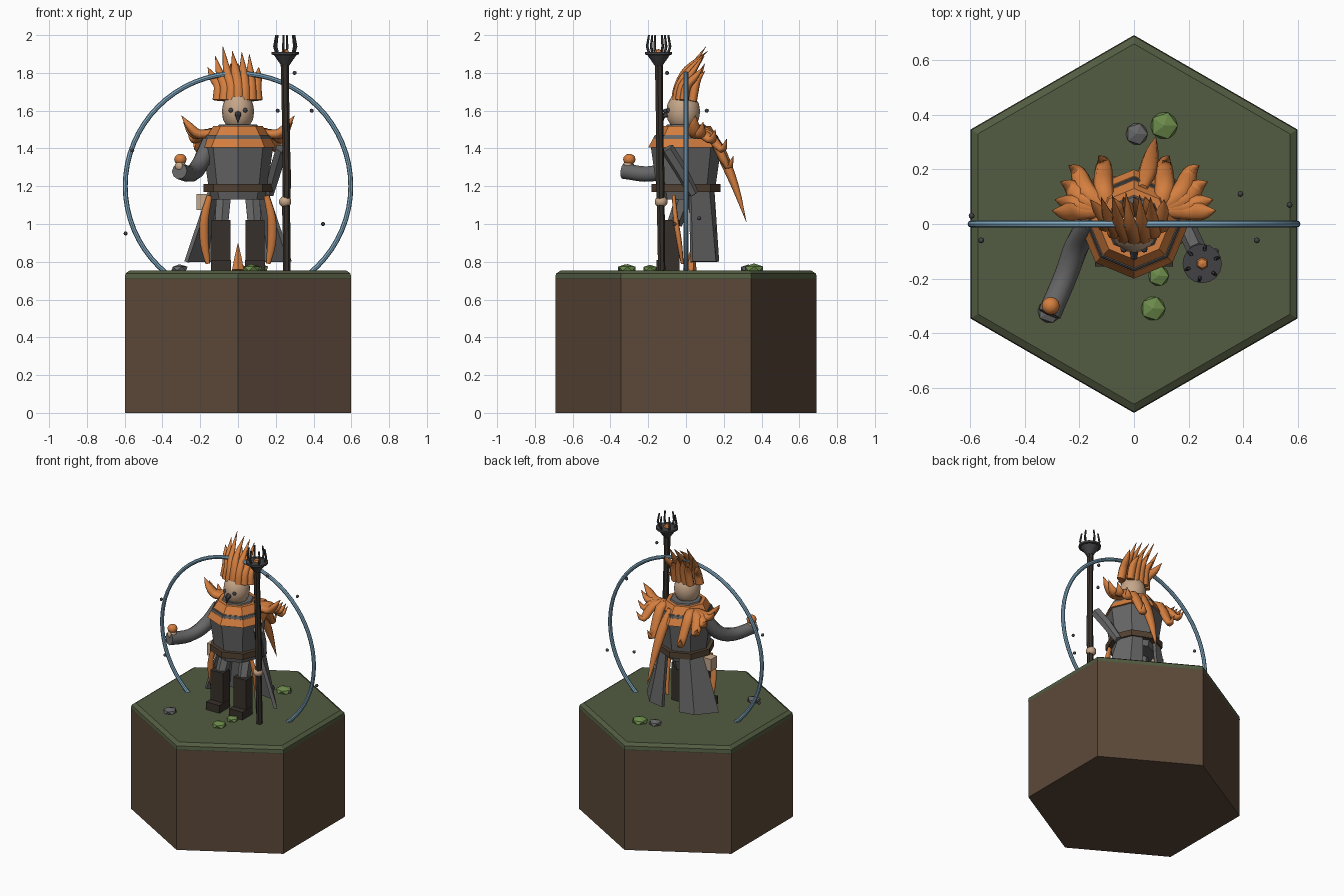
import bpy, bmesh, math, random
from mathutils import Vector

if "Cube" in bpy.data.objects:
    bpy.data.objects.remove(bpy.data.objects["Cube"])

random.seed(4)


def material(name, r, g, b):
    m = bpy.data.materials.new(name)
    m.diffuse_color = (r, g, b, 1)
    m.use_nodes = True
    m.node_tree.nodes["Principled BSDF"].inputs["Base Color"].default_value = m.diffuse_color
    return m


EARTH = material("earth", .107, .066, .041)
MOSS = material("moss", .085, .105, .053)
ORANGE = material("orange feather", .66, .21, .05)
GREY = material("grey cloth", .135, .135, .135)
BOOT = material("dark leather", .038, .030, .024)
BELT = material("brown leather", .085, .053, .032)
SKIN = material("pale skin", .56, .38, .25)
METAL = material("dark metal", .055, .055, .06)
BLUE = material("pale blue", .22, .40, .54)
LEAF = material("leaf green", .15, .26, .07)


def finish(bm, name, mat, smooth=False):
    bmesh.ops.recalc_face_normals(bm, faces=bm.faces)
    for f in bm.faces:
        f.smooth = smooth
    me = bpy.data.meshes.new(name)
    bm.to_mesh(me)
    bm.free()
    me.materials.append(mat)
    ob = bpy.data.objects.new(name, me)
    bpy.context.collection.objects.link(ob)
    return ob


def curve_points(pts, steps):
    """Catmull-Rom resampling of points and their radii (x, y, z, r)."""
    p = [Vector(q) for q in pts]
    p = [p[0] * 2 - p[1]] + p + [p[-1] * 2 - p[-2]]
    out = []
    for i in range(1, len(p) - 2):
        a, b, c, d = p[i - 1:i + 3]
        for k in range(steps):
            t = k / steps
            out.append((b * 2 + (c - a) * t + (a * 2 - b * 5 + c * 4 - d) * t * t
                        + (b * 3 - a - c * 3 + d) * t ** 3) / 2)
    return out + [p[-2]]


def tube(name, pts, mat, sides=8, steps=1, flat=1.0, ref=(0, 1, 0), smooth=False):
    """Loft of regular polygons along points (x, y, z, r); flat squashes across ref."""
    bm = bmesh.new()
    pts = curve_points(pts, steps)
    pos = [Vector(p[:3]) for p in pts]
    rings = []
    for i, p in enumerate(pts):
        t = (pos[min(i + 1, len(pos) - 1)] - pos[max(i - 1, 0)]).normalized()
        u = Vector(ref)
        u = (u - t * u.dot(t)).normalized()
        v = t.cross(u)
        r = max(p[3], .001)
        rings.append([bm.verts.new(pos[i] + u * r * flat * math.cos(a) + v * r * math.sin(a))
                      for a in (2 * math.pi * k / sides for k in range(sides))])
    for a, b in zip(rings, rings[1:]):
        for k in range(sides):
            n = (k + 1) % sides
            bm.faces.new((a[k], a[n], b[n], b[k]))
    bm.faces.new(rings[0])
    bm.faces.new(rings[-1])
    ob = finish(bm, name, mat, smooth)
    if smooth:
        for f in list(ob.data.polygons)[-2:]:
            f.use_smooth = False
    return ob


def stack(name, profile, mat, sides=8, x=0, y=0):
    return tube(name, [(x, y, z, r) for z, r in profile], mat, sides)


def ball(name, loc, size, mat, seg=16, smooth=True):
    bm = bmesh.new()
    bmesh.ops.create_uvsphere(bm, u_segments=seg, v_segments=max(seg // 2, 4), radius=1)
    for v in bm.verts:
        v.co = Vector(loc) + Vector(a * b for a, b in zip(v.co, size))
    return finish(bm, name, mat, smooth)


def box(name, lo, hi, mat):
    bm = bmesh.new()
    bmesh.ops.create_cube(bm, size=1)
    for v in bm.verts:
        v.co = Vector(lo[i] + (v.co[i] + .5) * (hi[i] - lo[i]) for i in range(3))
    return finish(bm, name, mat)


# Hexagonal plinth
stack("earth_block", [(0, .69), (.71, .69)], EARTH, 6)
stack("moss_top", [(.705, .688), (.715, .692), (.738, .688), (.755, .66)], MOSS, 6)

# Stones and leaf clumps
for x, y, r, m in ((.11, .36, .056, LEAF), (.01, .33, .045, GREY), (.09, -.19, .042, LEAF),
                   (.07, -.31, .05, LEAF), (-.31, -.32, .048, GREY)):
    bm = bmesh.new()
    bmesh.ops.create_icosphere(bm, subdivisions=1, radius=r)
    for v in bm.verts:
        v.co = Vector((v.co.x + x, v.co.y + y, v.co.z * .5 + .763))
    finish(bm, "ground_stone", m)

# Large standing ring
bpy.ops.mesh.primitive_torus_add(major_radius=.597, minor_radius=.013, major_segments=64,
                                 minor_segments=8, location=(0, 0, 1.2), rotation=(math.pi / 2, 0, 0))
ring = bpy.context.object
ring.name = "standing_ring"
ring.data.materials.append(BLUE)
bpy.ops.object.shade_smooth_by_angle()

# Torso, belt and tiered collar
stack("torso", [(1.13, .14), (1.19, .155), (1.42, .188), (1.47, .165)], GREY)
stack("belt", [(1.17, .183), (1.212, .183)], BELT)
stack("collar_lower", [(1.405, .20), (1.45, .176)], ORANGE)
stack("collar_trim", [(1.40, .185), (1.465, .17)], GREY)
stack("collar_upper", [(1.462, .166), (1.52, .13)], ORANGE)
stack("collar_inner", [(1.50, .12), (1.528, .10)], GREY)

# Head
ball("head", (0, -.015, 1.595), (.086, .09, .108), SKIN)
tube("beak", [(0, -.09, 1.585, .02), (0, -.122, 1.57, .013), (0, -.128, 1.53, .001)], METAL, 6)

# Crest of feathers across the crown
crest = ((-.105, -.16, 1.83), (-.07, -.12, 1.89), (-.035, -.08, 1.94), (0, -.03, 1.915),
         (.035, .02, 1.91), (.07, .06, 1.90), (.10, .11, 1.83))
for x, tx, tz in crest:
    y = -.055 + 4.5 * x * x
    tube("crest_feather", [(x, y, 1.655, .03), (x * .95, y + .015, 1.73, .029),
                           ((x + tx) / 2, y + .06, 1.82 - abs(x) * .4, .022),
                           (tx, .115 - abs(x) * .25, tz, .001)], ORANGE, 8, 3, .8, smooth=True)
for x in (-.06, -.02, .02, .06):
    tube("crest_back_feather", [(x, .035, 1.65, .028), (x * .9, .055, 1.75, .026),
                                (x - .02, .10, 1.87 - abs(x), .001)], ORANGE, 8, 3, .8, smooth=True)

# Long feather hanging down the back
tube("back_feather", [(.03, .13, 1.49, .02), (.05, .19, 1.37, .035), (.065, .26, 1.20, .025),
                      (.08, .32, 1.01, .001)], ORANGE, 8, 3, .8, smooth=True)

# Mirrored parts
feathers = ((.30, .05, 1.575), (.29, .09, 1.54), (.27, .155, 1.50), (.24, .215, 1.45), (.13, .25, 1.36))
for s in (-1, 1):
    ball("eye", (s * .037, -.092, 1.602), (.013, .013, .013), METAL, 8)
    for tx, ty, tz in feathers:
        tube("shoulder_feather", [(s * .09, .05, 1.49, .022),
                                  (s * (.04 + tx * .55), .03 + ty * .4, 1.475, .036),
                                  (s * tx * .86, ty * .88, tz - .055, .028),
                                  (s * tx, ty, tz, .001)], ORANGE, 8, 3, .7, (0, 0, 1), True)
    # Legs and boots
    tube("thigh", [(s * .075, .0, 1.17, .046), (s * .087, -.06, 1.0, .04)], GREY, 6)
    box("boot_shaft", (s * .09 - .05, -.11, .755), (s * .09 + .05, -.035, 1.02), BOOT)
    box("boot_foot", (s * .09 - .052, -.155, .755), (s * .09 + .052, -.04, .81), BOOT)
    # Hanging side feather
    tube("hip_feather", [(s * .15, -.065, 1.15, .015), (s * .178, -.055, 1.03, .023),
                         (s * .178, -.035, .9, .023), (s * .16, -.02, .79, .012)],
         ORANGE, 8, 3, .6, smooth=True)
    # Split coat tail
    bm = bmesh.new()
    rows = [[bm.verts.new((s * x, y, z)) for x, y in cols] for z, cols in
            ((1.18, ((.05, .14), (.11, .115), (.148, .02))),
             (.80, ((.065, .165), (.17, .15), (.275, .03))))]
    for k in range(2):
        bm.faces.new((rows[0][k], rows[0][k + 1], rows[1][k + 1], rows[1][k]))
    tail = finish(bm, "coat_tail", GREY)
    mod = tail.modifiers.new("thickness", "SOLIDIFY")
    mod.thickness, mod.offset = .022, 0

# Tail plume and hip pouch
tube("tail_plume", [(0, .02, .755, .036), (0, .03, .82, .022), (0, .04, .90, .001)], ORANGE, 6)
box("pouch", (-.22, -.035, 1.075), (-.15, .035, 1.16), SKIN)

# Outstretched arm holding an orb
tube("sleeve", [(-.15, .01, 1.43, .045), (-.205, -.07, 1.31, .046), (-.25, -.19, 1.265, .043),
                (-.31, -.33, 1.28, .043)], GREY, 10, 4, 1, (1, 0, 0), True)
ball("open_hand", (-.305, -.305, 1.305), (.032, .032, .03), SKIN, 10)
ball("orb", (-.305, -.30, 1.342), (.033, .033, .03), ORANGE, 12)

# Arm beside the staff
tube("staff_sleeve", [(.165, .04, 1.16, .028), (.20, -.03, 1.29, .036), (.232, -.10, 1.40, .036)], GREY, 6)
ball("staff_hand", (.25, -.132, 1.118), (.035, .035, .032), SKIN, 10)

# Staff with pronged head
staff = [(.26 - .01 * i / 7 + random.uniform(-.003, .003), -.13 - .015 * i / 7, .755 + .16 * i,
          .022 + random.uniform(-.002, .002)) for i in range(8)]
tube("staff", staff, BOOT, 7)
HX, HY = .25, -.145
stack("staff_cup", [(1.84, .022), (1.895, .06), (1.897, .072), (1.91, .072)], METAL, 16, HX, HY)
ball("staff_gem", (HX, HY, 1.908), (.024, .024, .018), ORANGE, 6, False)
for k in range(6):
    c, n = math.cos(k * math.pi / 3 + .35), math.sin(k * math.pi / 3 + .35)
    tube("staff_prong", [(HX + c * d, HY + n * d, z, r) for d, z, r in
                         ((.05, 1.90, .007), (.062, 1.94, .007), (.052, 2.0, .005))], METAL, 6)

# Drifting specks
for p in ((.30, -.10, 1.8), (.39, .11, 1.6), (-.56, -.06, 1.39), (-.595, .03, .95),
          (.45, -.06, 1.0), (.57, .07, 1.03), (.21, -.11, 1.6)):
    ball("floating_speck", p, (.011,) * 3, METAL, 8)
